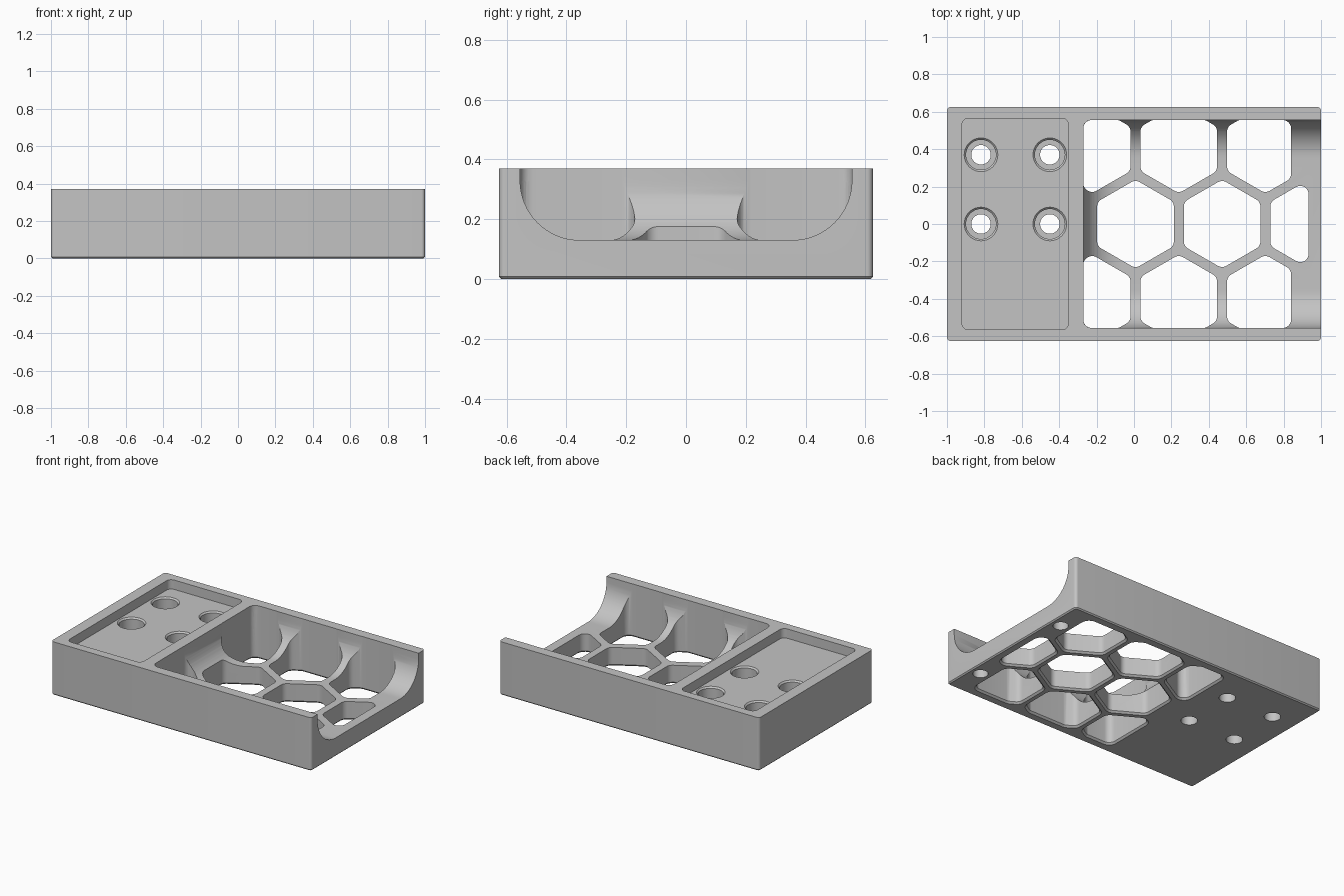
import bpy, bmesh, math
from mathutils import Vector

if "Cube" in bpy.data.objects:
    bpy.data.objects.remove(bpy.data.objects["Cube"])

HEIGHT = 0.37
FLOOR = 0.13          # tray floor height
FILLET = 0.20         # tray floor fillet radius
TRAY_X, TRAY_Y = -0.27, 0.555


def rect(x0, x1, y0, y1):
    return [Vector(p) for p in ((x0, y0), (x1, y0), (x1, y1), (x0, y1))]


def hexagon(cx, cy, apothem):
    r = apothem / math.cos(math.pi / 6)
    return [Vector((cx + r * math.cos(a), cy + r * math.sin(a)))
            for a in (math.radians(30 + 60 * i) for i in range(6))]


def clip(poly, axis, limit, sign):
    """Keep the part of a convex polygon where sign * coordinate <= sign * limit."""
    out = []
    for i, p in enumerate(poly):
        q = poly[(i + 1) % len(poly)]
        dp, dq = sign * (p[axis] - limit), sign * (q[axis] - limit)
        if dp <= 0:
            out.append(p)
        if dp * dq < 0:
            out.append(p.lerp(q, dp / (dp - dq)))
    return [p for i, p in enumerate(out) if (p - out[i - 1]).length > 0.006]


def rounded(poly, r, off=0.0, seg=6):
    """Round the corners of a counter-clockwise polygon, then offset it outward."""
    pts, n = [], len(poly)
    for i, p in enumerate(poly):
        d0 = (p - poly[i - 1]).normalized()
        d1 = (poly[(i + 1) % n] - p).normalized()
        a0 = math.atan2(-d0.x, d0.y)
        turn = math.atan2(d0.x * d1.y - d0.y * d1.x, d0.dot(d1))
        mid = a0 + turn / 2
        c = p - Vector((math.cos(mid), math.sin(mid))) * r / math.cos(turn / 2)
        for k in range(seg + 1):
            a = a0 + turn * k / seg
            pts.append(c + Vector((math.cos(a), math.sin(a))) * (r + off))
    return pts


def circle(cx, cy, r, n=40):
    return [Vector((cx + r * math.cos(2 * math.pi * i / n),
                    cy + r * math.sin(2 * math.pi * i / n))) for i in range(n)]


def loft(name, layers):
    """Closed solid through (z, ring) layers, bottom to top."""
    bm = bmesh.new()
    rings = [[bm.verts.new((p.x, p.y, z)) for p in ring] for z, ring in layers]
    n = len(rings[0])
    for lo, hi in zip(rings, rings[1:]):
        for i in range(n):
            j = (i + 1) % n
            bm.faces.new((lo[i], lo[j], hi[j], hi[i]))
    bm.faces.new(rings[0][::-1])
    bm.faces.new(rings[-1])
    bmesh.ops.recalc_face_normals(bm, faces=bm.faces)
    mesh = bpy.data.meshes.new(name)
    bm.to_mesh(mesh)
    bm.free()
    ob = bpy.data.objects.new(name, mesh)
    bpy.context.collection.objects.link(ob)
    return ob


def cut(body, cutter):
    cutter.hide_render = True
    bpy.context.view_layer.objects.active = body
    mod = body.modifiers.new("cut", 'BOOLEAN')
    mod.operation = 'DIFFERENCE'
    mod.solver = 'EXACT'
    mod.object = cutter
    bpy.ops.object.modifier_apply(modifier=mod.name)
    bpy.data.objects.remove(cutter)


# Block with rounded upright corners and a chamfered base
outline = rect(-1, 1, -0.625, 0.625)
body = loft("tray_body", [(0, rounded(outline, 0.02, -0.008)),
                          (0.008, rounded(outline, 0.02)),
                          (HEIGHT, rounded(outline, 0.02))])

# Open-ended tray with a filleted floor
layers = []
for k in range(17):
    t = math.radians(90 * k / 16)
    d = FILLET * (1 - math.sin(t))
    ring = rounded(rect(TRAY_X + d, 1.5 - d, -TRAY_Y + d, TRAY_Y - d), 0.04)
    layers.append((FLOOR + FILLET * (1 - math.cos(t)), ring))
layers.append((0.5, layers[-1][1]))
cut(body, loft("tray_cutter", layers))

# Shallow mounting pocket
pocket = rounded(rect(-0.92, -0.35, -0.565, 0.565), 0.035)
cut(body, loft("pocket_cutter", [(0.305, pocket), (0.5, pocket)]))

# Honeycomb openings with chamfered lower rims
PITCH, X0 = 0.463, 0.008
ROW = PITCH * math.sqrt(3) / 2
cells = [(X0 + PITCH * i, 0, 0.934) for i in range(3)]
cells += [(X0 + PITCH * (i - 0.5), s * ROW, 0.84) for i in range(3) for s in (-1, 1)]
for cx, cy, right in cells:
    p = hexagon(cx, cy, 0.205)
    p = clip(p, 0, right, 1)
    p = clip(p, 0, TRAY_X - 0.001, -1)
    p = clip(p, 1, TRAY_Y + 0.001, 1)
    p = clip(p, 1, -TRAY_Y - 0.001, -1)
    cut(body, loft("cell_cutter", [(-0.01, rounded(p, 0.045, 0.022)),
                                   (0.012, rounded(p, 0.045)),
                                   (0.5, rounded(p, 0.045))]))

# Counterbored screw holes
for x in (-0.818, -0.45):
    for y in (0.0, 0.37):
        steps = ((-0.01, 0.052), (0.12, 0.052), (0.12, 0.08),
                 (0.295, 0.08), (0.305, 0.09), (0.5, 0.09))
        cut(body, loft("screw_cutter", [(z, circle(x, y, r)) for z, r in steps]))

# Blind holes under the open end
for y in (-0.39, 0.39):
    ring = circle(0.925, y, 0.048)
    cut(body, loft("blind_cutter", [(-0.01, ring), (0.09, ring)]))

# Colour and shading
grey = bpy.data.materials.new("light_grey")
grey.diffuse_color = (0.55, 0.55, 0.55, 1)
grey.use_nodes = True
grey.node_tree.nodes["Principled BSDF"].inputs["Base Color"].default_value = grey.diffuse_color
body.data.materials.clear()
body.data.materials.append(grey)
for f in body.data.polygons:
    f.material_index = 0
body.select_set(True)
bpy.context.view_layer.objects.active = body
bpy.ops.object.shade_smooth_by_angle(angle=math.radians(30))
